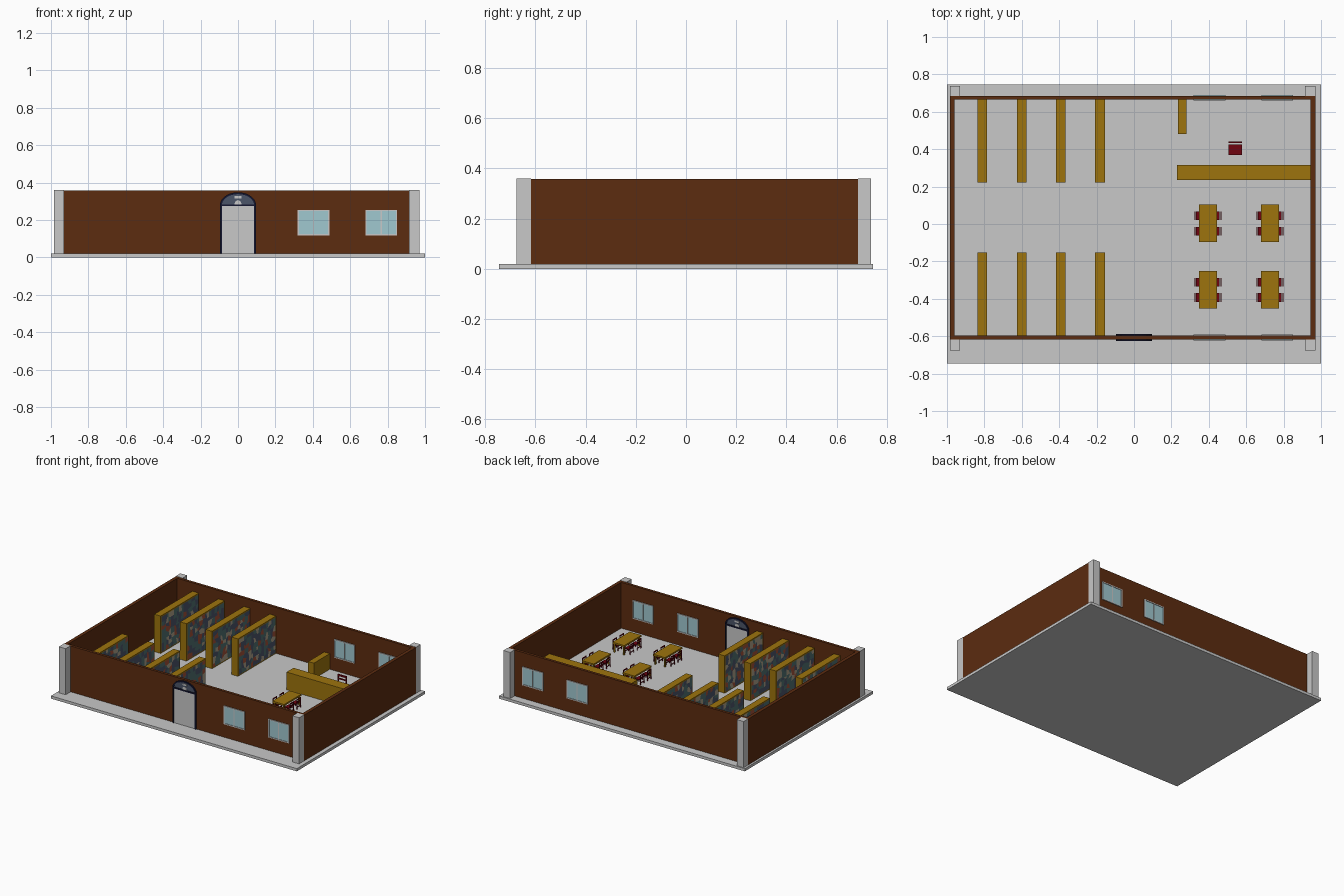
import bpy, bmesh, math, random

random.seed(4)
if "Cube" in bpy.data.objects:
    bpy.data.objects.remove(bpy.data.objects["Cube"])


def material(name, r, g, b):
    m = bpy.data.materials.new(name)
    m.use_nodes = True
    m.diffuse_color = (r, g, b, 1)
    m.node_tree.nodes["Principled BSDF"].inputs["Base Color"].default_value = (r, g, b, 1)
    return m


STONE = material("light_stone", .58, .58, .58)
BROWN = material("wall_brown", .107, .025, .005)
NAVY = material("door_navy", .007, .008, .03)
WOOD = material("ochre_wood", .337, .174, .004)
RED = material("chair_red", .156, .001, .005)
GLASS = material("window_glass", .352, .578, .631)
SLATE = material("slate", .07, .09, .14)
BOOKS = [material("book_teal", .08, .16, .16), material("book_rust", .36, .08, .04),
         material("book_tan", .42, .36, .25), SLATE]


def finish(name, bm, mats):
    me = bpy.data.meshes.new(name)
    bm.to_mesh(me)
    bm.free()
    for m in mats:
        me.materials.append(m)
    ob = bpy.data.objects.new(name, me)
    bpy.context.scene.collection.objects.link(ob)
    return ob


def add_box(bm, x0, x1, y0, y1, z0, z1):
    verts = bmesh.ops.create_cube(bm, size=1)["verts"]
    for v in verts:
        v.co = (x0 + (v.co.x + .5) * (x1 - x0), y0 + (v.co.y + .5) * (y1 - y0),
                z0 + (v.co.z + .5) * (z1 - z0))


def boxes(name, mat, *bounds):
    bm = bmesh.new()
    for b in bounds:
        add_box(bm, *b)
    return finish(name, bm, [mat])


FLOOR, TOP = .02, .357
LEFT, RIGHT, FRONT, BACK = -.985, .97, -.617, .685

# Base slab, walls and corner pillars
boxes("base_slab", STONE, (-1, 1, -.745, .745, 0, FLOOR))
boxes("front_wall", BROWN, (LEFT, RIGHT, FRONT, FRONT + .02, FLOOR, TOP))
boxes("back_wall", BROWN, (LEFT, RIGHT, BACK - .02, BACK, FLOOR, TOP))
boxes("left_wall", BROWN, (RIGHT - .025, RIGHT, FRONT, BACK, FLOOR, TOP))
boxes("right_wall", BROWN, (LEFT, LEFT + .025, FRONT, BACK, FLOOR, TOP))
for x in (LEFT, RIGHT - .055):
    boxes("front_pillar", STONE, (x, x + .055, FRONT - .058, FRONT, FLOOR, TOP + .002))
    boxes("back_pillar", STONE, (x, x + .055, BACK, BACK + .052, FLOOR, TOP + .002))


# Two-pane windows that show on both sides of the wall
def window(x, y):
    x0, x1, z0, z1, b, d = x - .085, x + .085, .118, .254, .007, .016
    boxes("window_glass", GLASS, (x0, x1, y - .012, y + .012, z0, z1))
    boxes("window_frame", STONE,
          (x0, x0 + b, y - d, y + d, z0, z1), (x1 - b, x1, y - d, y + d, z0, z1),
          (x0, x1, y - d, y + d, z0, z0 + b), (x0, x1, y - d, y + d, z1 - b, z1),
          (x - .003, x + .003, y - d, y + d, z0, z1))


for x in (.403, .766):
    window(x, FRONT + .01)
    window(x, BACK - .01)


# Arched doorway
def arch(name, mat, rx, rz, z, y, depth, inner=0):
    """Half-ellipse plate, or a band of the given width, facing front."""
    bm = bmesh.new()
    angles = [math.pi * i / 20 for i in range(21)]
    pts = [(rx * math.cos(a), rz * math.sin(a)) for a in angles]
    if inner:
        pts += [((rx - inner) * math.cos(a), (rz - inner) * math.sin(a)) for a in reversed(angles)]
    face = bm.faces.new([bm.verts.new((px, y - depth, z + pz)) for px, pz in pts])
    ext = bmesh.ops.extrude_face_region(bm, geom=[face])["geom"]
    bmesh.ops.translate(bm, vec=(0, 2 * depth, 0),
                        verts=[g for g in ext if isinstance(g, bmesh.types.BMVert)])
    bmesh.ops.recalc_face_normals(bm, faces=bm.faces)
    return finish(name, bm, [mat])


DY, SPRING = FRONT + .01, .28
boxes("door_panel", STONE, (-.09, .09, DY - .013, DY + .013, FLOOR, SPRING))
boxes("door_frame", NAVY,
      (-.096, -.086, DY - .019, DY + .019, FLOOR, SPRING),
      (.086, .096, DY - .019, DY + .019, FLOOR, SPRING),
      (-.096, .096, DY - .019, DY + .019, SPRING - .006, SPRING + .004))
arch("door_arch", NAVY, .096, .068, SPRING, DY, .019, .01)
arch("fan_light", SLATE, .09, .062, SPRING, DY, .013)
arch("fan_centre", STONE, .018, .022, SPRING + .004, DY, .015)
boxes("fan_bar", STONE, (-.018, .018, DY - .015, DY + .015, .315, .327))


# Bookcases: wooden block with a patchwork of books on both long sides
def book_side(x, y0, y1, z0, z1, direction):
    bm = bmesh.new()
    cols, rows = 15, 8
    dy, dz = (y1 - y0) / cols, (z1 - z0) / rows
    grid = []
    for i in range(cols + 1):
        for j in range(rows + 1):
            jy = random.uniform(-.35, .35) * dy if 0 < i < cols else 0
            jz = random.uniform(-.35, .35) * dz if 0 < j < rows else 0
            grid.append(bm.verts.new((x, y0 + i * dy + jy, z0 + j * dz + jz)))
    for i in range(cols):
        for j in range(rows):
            a = i * (rows + 1) + j
            b = a + rows + 1
            quad = [grid[a], grid[b], grid[b + 1], grid[a + 1]]
            f = bm.faces.new(quad if direction > 0 else quad[::-1])
            f.material_index = random.choice((0, 0, 1, 2, 3, 3))
    finish("book_rows", bm, BOOKS)


def bookcase(x, y0, y1, height):
    boxes("bookcase", WOOD, (x - .026, x + .026, y0, y1, FLOOR, height))
    for s in (-1, 1):
        book_side(x + s * .028, y0 + .008, y1 - .008, FLOOR + .008, height - .008, s)


for x in (-.811, -.6, -.392, -.182):
    bookcase(x, .222, BACK - .02, .295)
    bookcase(x, FRONT + .02, -.152, .295)

# Service counter and the low cabinet behind it
boxes("counter", WOOD, (.23, RIGHT - .025, .235, .316, FLOOR, .15))
boxes("low_cabinet", WOOD, (.235, .281, .48, BACK - .02, FLOOR, .135))


# Chairs: built facing -y, then turned and placed
def chair(x, y, size, turn):
    w, t = .5, .1
    legs = [(sx, sx + t, sy, sy + t, 0, h)
            for sx in (-w, w - t) for sy, h in ((-w, .75), (w - t, 1.6))]
    ob = boxes("chair", RED, *legs, (-w, w, -w, .3, .72, .84),
               (-w, w, w - t, w, 1.42, 1.6), (-w, w, w - t, w, 1.1, 1.22),
               (-w, w, -w, -w + t, .3, .38), (-w, w, w - t, w, .3, .38))
    ob.scale = (size,) * 3
    ob.location = (x, y, FLOOR)
    ob.rotation_euler.z = turn


chair(.542, .405, .071, 0)


# Reading tables, each with two chairs on either side
def table(x, y):
    hx, hy, h = .048, .1, .095
    legs = [(x + sx * .038 - .005, x + sx * .038 + .005, y + sy * .088 - .005,
             y + sy * .088 + .005, FLOOR, h) for sx in (-1, 1) for sy in (-1, 1)]
    boxes("reading_table", WOOD, (x - hx, x + hx, y - hy, y + hy, h - .012, h), *legs)
    for dy in (-.041, .041):
        for s in (-1, 1):
            chair(x + s * .049, y + dy, .046, -s * math.pi / 2)


for x in (.395, .727):
    for y in (.003, -.352):
        table(x, y)
